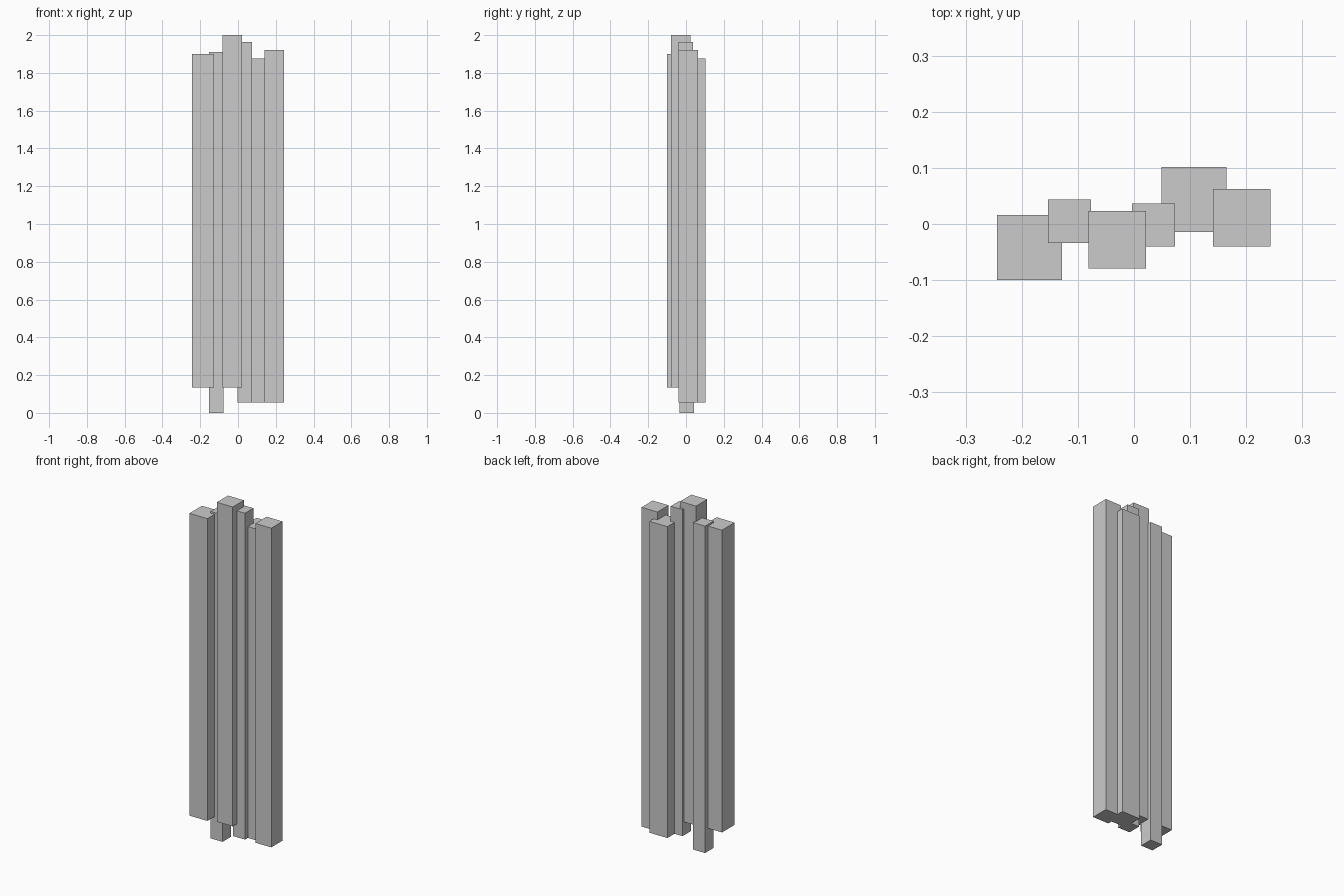
import bpy

if "Cube" in bpy.data.objects:
    bpy.data.objects.remove(bpy.data.objects["Cube"])


def post(name, x, y, width, bottom, top):
    """Square upright post centred on (x, y)."""
    bpy.ops.mesh.primitive_cube_add(size=1, location=(x, y, (bottom + top) / 2))
    obj = bpy.context.object
    obj.name = name
    obj.scale = (width, width, top - bottom)
    bpy.ops.object.transform_apply(location=False, rotation=False, scale=True)


# Three post thicknesses
THIN, MEDIUM, THICK = 0.077, 0.103, 0.116

# Staggered row of posts, left to right
post("post_far_left", -0.186, -0.042, THICK, 0.134, 1.90)
post("post_left", -0.115, 0.005, THIN, 0.0, 1.91)
post("post_centre_left", -0.030, -0.028, MEDIUM, 0.134, 2.0)
post("post_centre_right", 0.035, -0.002, THIN, 0.056, 1.963)
post("post_right", 0.107, 0.044, THICK, 0.056, 1.875)
post("post_far_right", 0.192, 0.011, MEDIUM, 0.056, 1.921)
